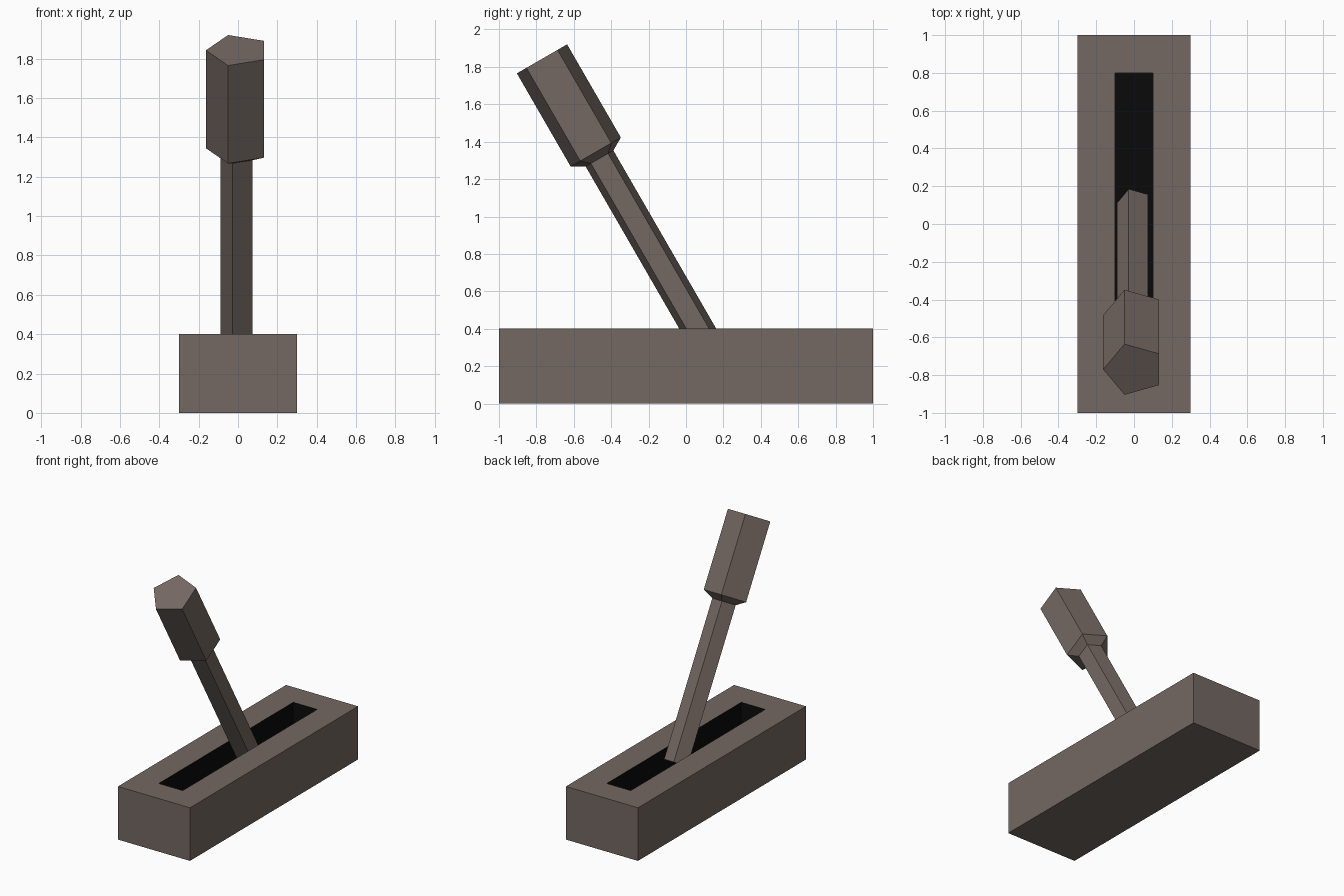
import bpy, bmesh, math
from mathutils import Vector

if "Cube" in bpy.data.objects:
    bpy.data.objects.remove(bpy.data.objects["Cube"])


def material(name, rgb):
    m = bpy.data.materials.new(name)
    m.diffuse_color = (*rgb, 1)
    m.use_nodes = True
    m.node_tree.nodes["Principled BSDF"].inputs["Base Color"].default_value = m.diffuse_color
    return m


brown = material("weathered brown", (0.174, 0.138, 0.122))
black = material("slot black", (0.003, 0.003, 0.003))


def finish(name, bm, mats):
    bmesh.ops.recalc_face_normals(bm, faces=bm.faces)
    me = bpy.data.meshes.new(name)
    bm.to_mesh(me)
    bm.free()
    for m in mats:
        me.materials.append(m)
    ob = bpy.data.objects.new(name, me)
    bpy.context.collection.objects.link(ob)
    return ob


# Base block with a recessed black slot in its top
bm = bmesh.new()
bmesh.ops.create_cube(bm, size=1)
for v in bm.verts:
    v.co = Vector((v.co.x * 0.6, v.co.y * 2, v.co.z * 0.4 + 0.2))
top = max(bm.faces, key=lambda f: f.calc_center_median().z)
bmesh.ops.inset_region(bm, faces=[top], thickness=0.2, use_even_offset=True)
floor = bmesh.ops.extrude_discrete_faces(bm, faces=[top])["faces"][0]
for v in floor.verts:
    v.co.z -= 0.2
floor.material_index = 1
for e in floor.edges:
    for f in e.link_faces:
        f.material_index = 1
finish("base", bm, [brown, black])


# Five-sided lever parts, from (radius, height) rings along the lever axis
def lever_part(name, profile):
    bm = bmesh.new()
    rings = []
    for r, h in profile:
        rings.append([bm.verts.new((r * math.cos(math.pi + k * math.tau / 5),
                                    r * math.sin(math.pi + k * math.tau / 5), h))
                      for k in range(5)])
    for a, b in zip(rings, rings[1:]):
        for k in range(5):
            j = (k + 1) % 5
            bm.faces.new((a[k], a[j], b[j], b[k]))
    bm.faces.new(rings[0])
    bm.faces.new(rings[-1])
    ob = finish(name, bm, [brown])
    ob.location = (0, 0.111, 0.317)
    ob.rotation_euler.x = math.radians(30)


lever_part("lever_shaft", [(0.09, 0), (0.09, 1.147)])
lever_part("lever_handle", [(0.09, 1.147), (0.163, 1.187), (0.163, 1.762)])
